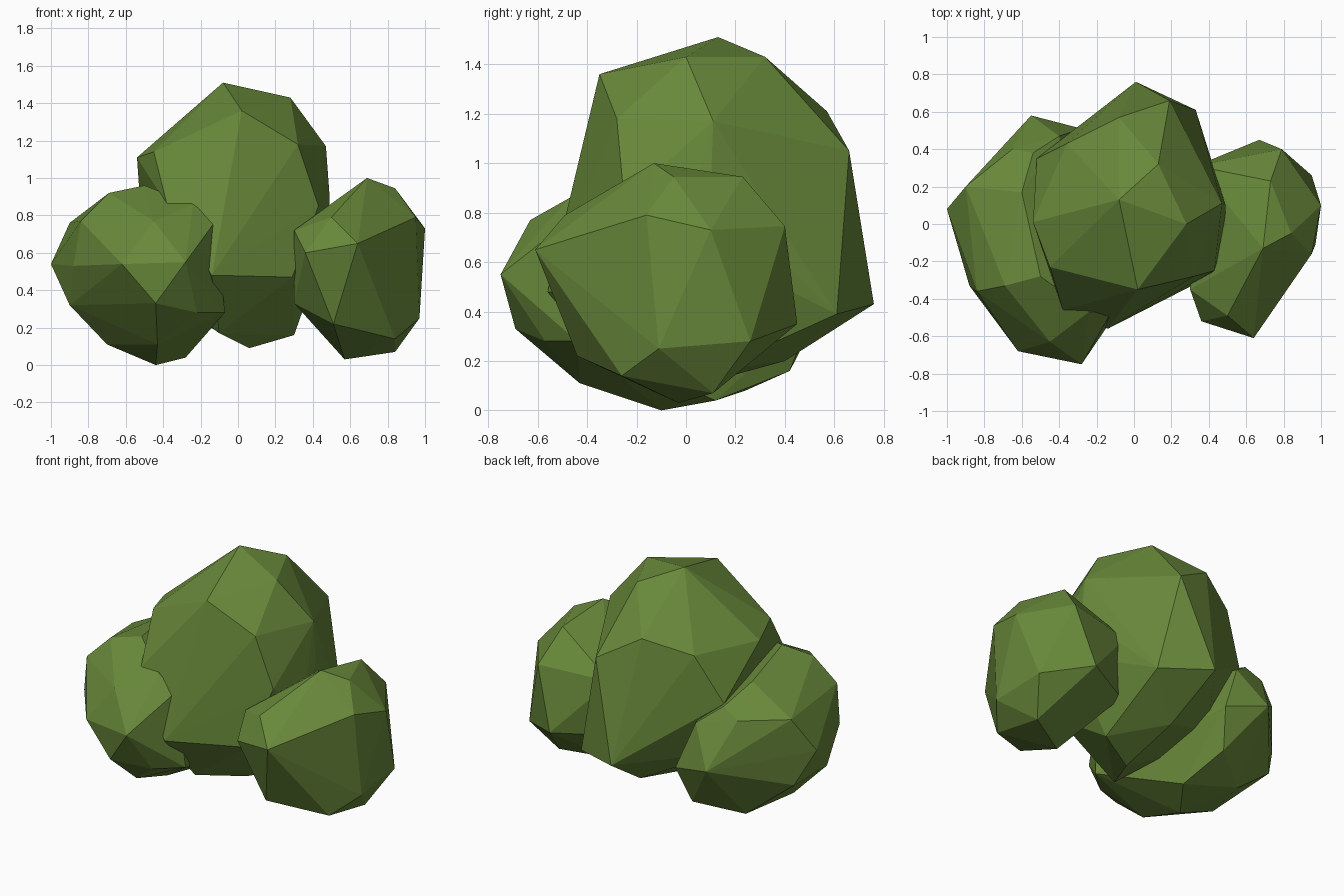
import bpy, bmesh

leaf = bpy.data.materials.new("leaf_green")
leaf.diffuse_color = (0.14, 0.25, 0.043, 1)


def clump(name, corners):
    """Faceted foliage clump: convex hull around its corner points."""
    bm = bmesh.new()
    for c in corners:
        bm.verts.new(c)
    hull = bmesh.ops.convex_hull(bm, input=bm.verts[:])
    spare = {e for e in hull["geom_interior"] + hull["geom_unused"]
             if isinstance(e, bmesh.types.BMVert)}
    bmesh.ops.delete(bm, geom=list(spare), context='VERTS')
    bmesh.ops.recalc_face_normals(bm, faces=bm.faces[:])
    mesh = bpy.data.meshes.new(name)
    bm.to_mesh(mesh)
    bm.free()
    mesh.materials.append(leaf)
    bpy.context.collection.objects.link(bpy.data.objects.new(name, mesh))


# Tall middle clump, crown to base
clump("middle_clump", [
    (-.08, .13, 1.51), (.28, 0, 1.43), (.13, .32, 1.43), (.02, -.35, 1.36),
    (.47, .11, 1.17), (.32, -.28, 1.18), (-.08, .57, 1.21), (-.45, -.23, 1.14),
    (-.54, .01, 1.11), (-.36, .43, 1.12), (.19, .66, 1.05), (-.38, -.46, .86),
    (.43, -.25, .85), (-.52, .35, .82), (.49, .1, .9), (.49, -.02, .7),
    (-.14, -.56, .48), (.29, -.34, .47), (.01, .76, .43), (.33, .61, .39),
    (-.4, .2, .41), (-.2, 0, .24), (.05, .4, .2), (.30, .1, .16),
    (-.10, -.3, .17), (.06, 0, .09)])

# Low left clump
clump("left_clump", [
    (-.5, -.28, .96), (-.6, .17, .92), (-.69, -.33, .92), (-.24, -.47, .86),
    (-.54, .38, .82), (-.4, .47, .71),
    (-.65, .4, .76), (-.9, .2, .76), (-.84, -.36, .77), (-.45, -.63, .77),
    (-.12, -.47, .77), (-.28, -.75, .55), (-.62, -.68, .54), (-.88, -.33, .53),
    (-1, .08, .54), (-.55, .58, .47), (-.28, .51, .4), (-.44, -.69, .33),
    (-.9, -.17, .32), (-.9, .17, .32), (-.22, -.57, .28), (-.07, -.44, .28),
    (-.43, -.43, .11), (-.7, -.11, .11), (-.6, .24, .08), (-.34, .42, .16),
    (-.28, .12, .04), (-.44, -.1, 0)])

# Upright right clump
clump("right_clump", [
    (.69, -.13, 1), (.84, -.05, .945), (.73, .23, .945), (.5, -.49, .79),
    (.79, .4, .745), (1, .1, .73), (.95, -.16, .79), (.3, -.35, .72),
    (.33, .31, .72), (.64, -.61, .65), (.36, -.52, .6), (.67, .45, .35),
    (.31, .25, .35), (.3, -.25, .33), (.95, .26, .28), (.97, -.11, .25),
    (.51, -.44, .22), (.84, -.26, .14), (.84, .11, .07), (.57, -.03, .03)])
